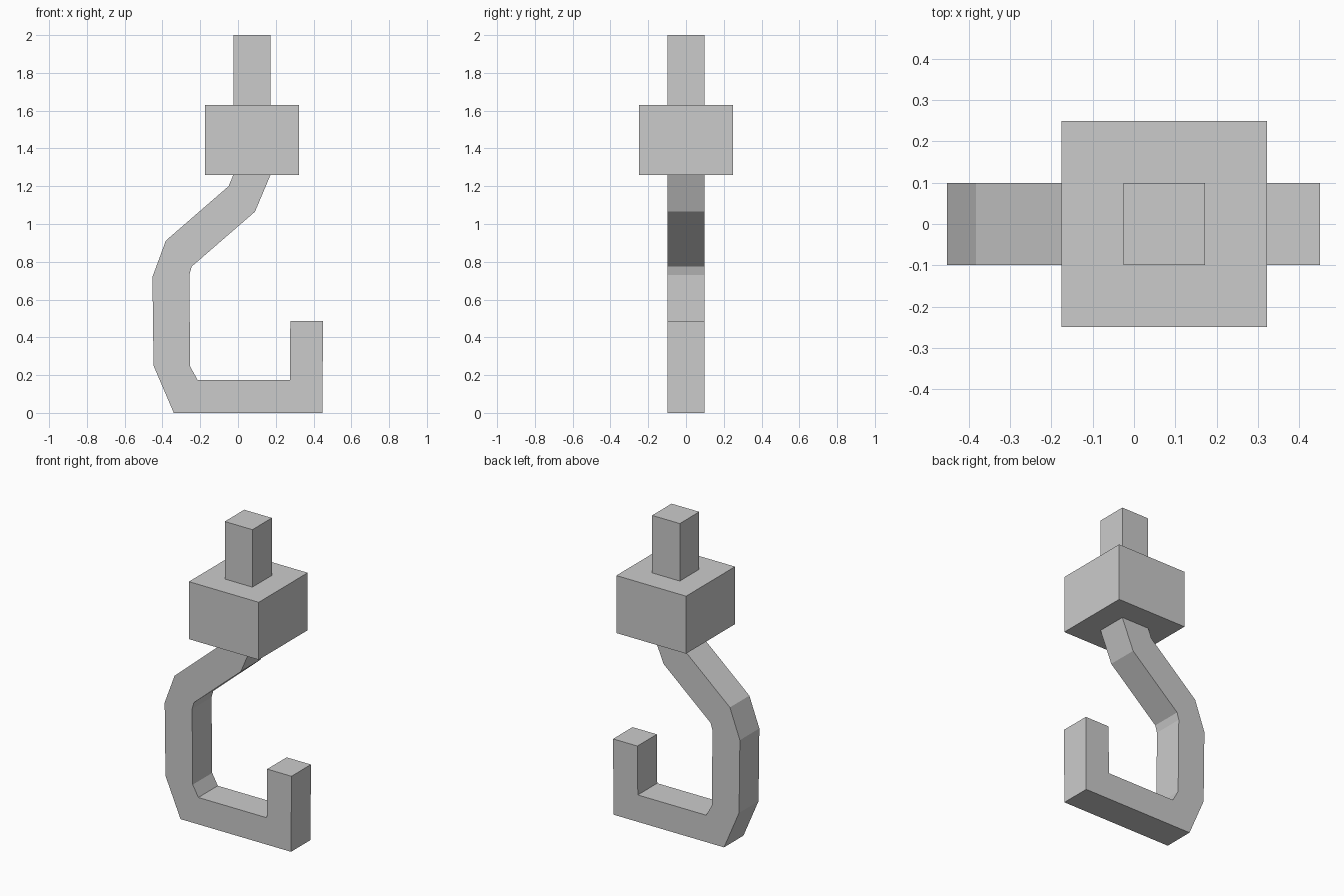
import bpy, bmesh

# Rectangular cross-sections from the hook tip up to the top of the stem:
# inner edge (x, z), outer edge (x, z), half depth in y
sections = [
    ((0.277, 0.487), (0.45, 0.487), 0.099),    # hook tip
    ((0.274, 0.173), (0.447, 0.0), 0.099),     # front corner
    ((-0.213, 0.173), (-0.34, 0.0), 0.099),    # base
    ((-0.253, 0.245), (-0.447, 0.25), 0.099),  # back bend
    ((-0.258, 0.73), (-0.453, 0.72), 0.099),   # back
    ((-0.245, 0.775), (-0.382, 0.912), 0.099), # shoulder
    ((0.09, 1.065), (-0.05, 1.2), 0.099),      # neck
    ((0.172, 1.26), (-0.025, 1.26), 0.099),    # stem meets block
    ((0.322, 1.26), (-0.175, 1.26), 0.249),    # block bottom
    ((0.322, 1.63), (-0.175, 1.63), 0.249),    # block top
    ((0.172, 1.63), (-0.025, 1.63), 0.099),    # stem base
    ((0.172, 2.0), (-0.025, 2.0), 0.099),      # stem top
]

# Skin the cross-sections into one closed solid
bm = bmesh.new()
rings = []
for (xi, zi), (xo, zo), d in sections:
    corners = [(xi, -d, zi), (xi, d, zi), (xo, d, zo), (xo, -d, zo)]
    rings.append([bm.verts.new(c) for c in corners])
for a, b in zip(rings, rings[1:]):
    for i in range(4):
        j = (i + 1) % 4
        bm.faces.new((a[i], a[j], b[j], b[i]))
bm.faces.new(rings[0])
bm.faces.new(rings[-1])
bmesh.ops.recalc_face_normals(bm, faces=bm.faces)

mesh = bpy.data.meshes.new("hook_with_block")
bm.to_mesh(mesh)
bm.free()
hook = bpy.data.objects.new("hook_with_block", mesh)
bpy.context.collection.objects.link(hook)
